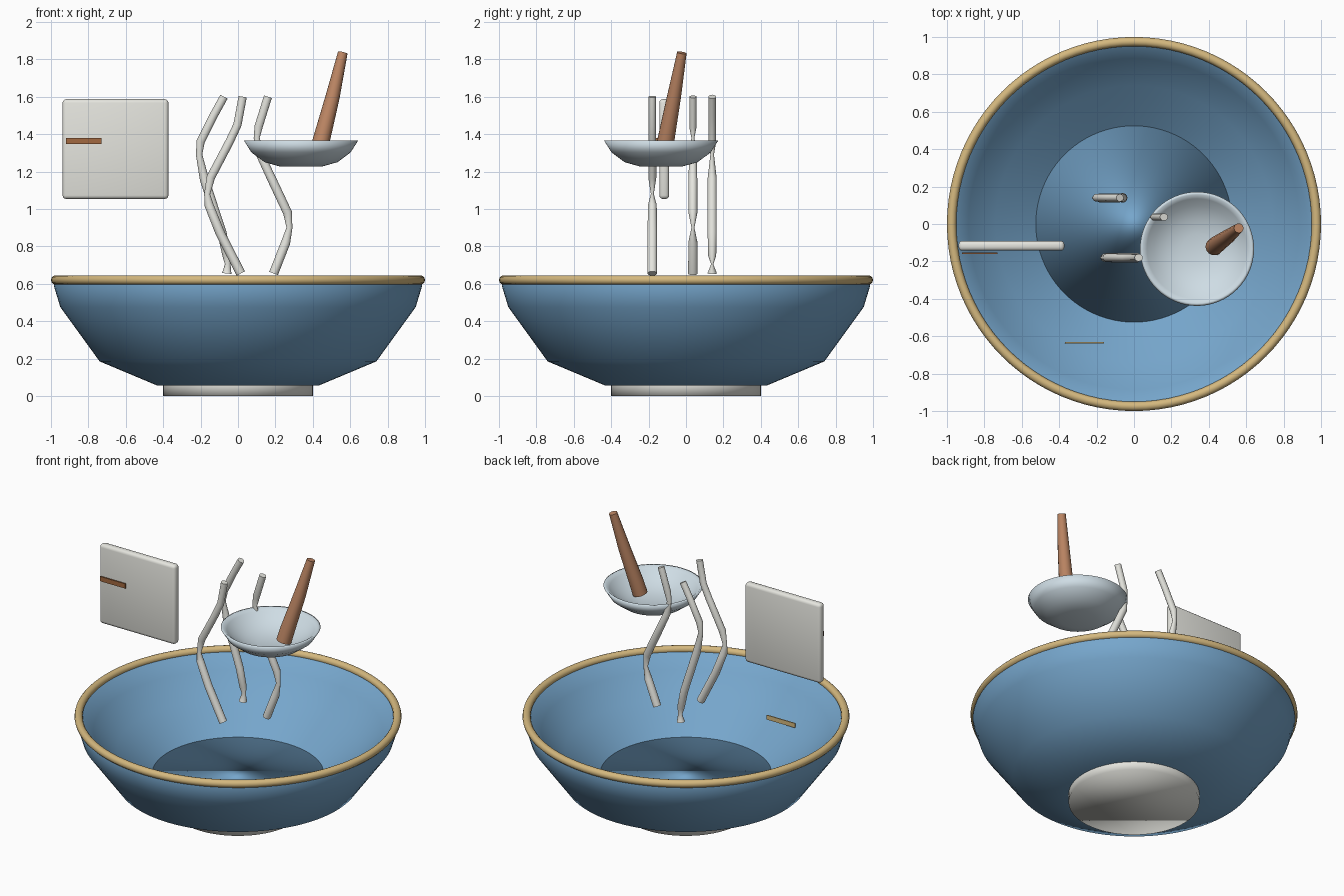
import bpy, bmesh, math
from mathutils import Vector

default = bpy.data.objects.get("Cube")
if default:
    bpy.data.objects.remove(default, do_unlink=True)


def material(name, rgb):
    m = bpy.data.materials.new(name)
    m.use_nodes = True
    m.diffuse_color = (*rgb, 1)
    m.node_tree.nodes["Principled BSDF"].inputs["Base Color"].default_value = (*rgb, 1)
    return m


BLUE = material("glazed blue", (0.18, 0.38, 0.60))
GOLD = material("golden rim", (0.66, 0.48, 0.21))
WOOD = material("warm wood", (0.50, 0.235, 0.125))
SILVER = material("pale silver", (0.62, 0.72, 0.78))
WHITE = material("off white", (0.78, 0.78, 0.73))
BROWN = material("brown ink", (0.36, 0.14, 0.05))


def finish(bm, name, mat, smooth):
    mesh = bpy.data.meshes.new(name)
    bm.to_mesh(mesh)
    bm.free()
    mesh.materials.append(mat)
    for p in mesh.polygons:
        p.use_smooth = smooth(p)
    ob = bpy.data.objects.new(name, mesh)
    bpy.context.collection.objects.link(ob)
    return ob


def circle(sides):
    return [(math.cos(a), math.sin(a)) for a in (2 * math.pi * i / sides for i in range(sides))]


def skin(bm, a, b):
    """Join two equal rings with quads."""
    for i in range(len(a)):
        j = (i + 1) % len(a)
        bm.faces.new((a[i], a[j], b[j], b[i]))


def lathe(name, profile, mat, center=(0, 0), sides=96, cap_start=True, cap_end=True):
    """Revolve (radius, z) points, listed from the outer bottom upward and then inward."""
    bm = bmesh.new()
    rings = [[bm.verts.new((center[0] + r * c, center[1] + r * s, z)) for c, s in circle(sides)]
             for r, z in profile]
    for a, b in zip(rings, rings[1:]):
        skin(bm, a, b)
    if cap_start:
        bm.faces.new(rings[0][::-1])
    if cap_end:
        bm.faces.new(rings[-1])
    return finish(bm, name, mat, lambda p: True)


def tube(name, points, sizes, mat, sides=14):
    """Oval tube along a rising path; sizes are (width, depth) radii at each point."""
    bm = bmesh.new()
    pts = [Vector(p) for p in points]
    rings = []
    for i, (p, (w, d)) in enumerate(zip(pts, sizes)):
        along = (pts[min(i + 1, len(pts) - 1)] - pts[max(i - 1, 0)]).normalized()
        side = Vector((0, 1, 0)).cross(along).normalized()
        depth = along.cross(side)
        rings.append([bm.verts.new(p + side * w * c + depth * d * s) for c, s in circle(sides)])
    for a, b in zip(rings, rings[1:]):
        skin(bm, a, b)
    bm.faces.new(rings[0][::-1])
    bm.faces.new(rings[-1])
    return finish(bm, name, mat, lambda p: len(p.vertices) == 4)


def box(name, low, high, mat, bevel=0):
    bm = bmesh.new()
    bmesh.ops.create_cube(bm, size=1)
    low, high = Vector(low), Vector(high)
    for v in bm.verts:
        v.co = (low + high) / 2 + v.co * (high - low)
    if bevel:
        bmesh.ops.bevel(bm, geom=bm.edges[:], offset=bevel, segments=3, profile=0.5, affect="EDGES")
    ob = finish(bm, name, mat, lambda p: False)
    if bevel:
        bpy.context.view_layer.objects.active = ob
        ob.select_set(True)
        bpy.ops.object.shade_smooth_by_angle(angle=math.radians(35))
        ob.select_set(False)
    return ob


# Bowl: outer wall with soft kinks, rolled under the rim, sloping inside to a separate floor
lathe("bowl", [(0.43, 0.055), (0.74, 0.185), (0.95, 0.475), (0.985, 0.59), (0.975, 0.62),
               (0.945, 0.61), (0.885, 0.525), (0.74, 0.4), (0.525, 0.235)], BLUE, cap_end=False)
lathe("bowl_floor", [(0.25, 0.15), (0.525, 0.235)], BLUE)
lathe("foot", [(0.4, 0.0), (0.4, 0.057)], WHITE, cap_end=False)

# Rim: a ring of round section
bpy.ops.mesh.primitive_torus_add(major_radius=0.975, minor_radius=0.025, major_segments=96,
                                 minor_segments=12, location=(0, 0, 0.62))
rim = bpy.context.object
rim.name = "rim"
rim.data.materials.append(GOLD)
bpy.ops.object.shade_smooth()
rim.select_set(False)

# Ladle: shallow cup with a tapered leaning handle
lathe("ladle_cup", [(0.11, 1.226), (0.195, 1.25), (0.265, 1.302), (0.305, 1.365), (0.29, 1.367),
                    (0.268, 1.35), (0.23, 1.315), (0.16, 1.28), (0.08, 1.26)],
      SILVER, center=(0.337, -0.133), sides=64)
tube("ladle_handle", [(0.428, -0.122, 1.29), (0.446, -0.107, 1.37), (0.506, -0.064, 1.6),
                      (0.56, -0.022, 1.835)],
     [(r, r) for r in (0.047, 0.046, 0.038, 0.026)], WOOD)

# Steam: three wavy strands (x, z, depth), thinned where they turn
strands = {
    "steam_back": (0.14, [(-0.06, 0.655, 0.026), (-0.055, 0.705, 0.006), (-0.06, 0.75, 0.022),
                          (-0.085, 0.87, 0.025), (-0.18, 1.16, 0.025), (-0.208, 1.29, 0.01),
                          (-0.2, 1.36, 0.021), (-0.13, 1.5, 0.02), (-0.075, 1.6, 0.02)]),
    "steam_front": (-0.18, [(0.015, 0.655, 0.026), (-0.095, 0.87, 0.026), (-0.155, 1.02, 0.024),
                            (-0.165, 1.08, 0.008), (-0.145, 1.17, 0.022), (-0.045, 1.36, 0.021),
                            (-0.003, 1.45, 0.02), (0.025, 1.6, 0.02)]),
    "steam_middle": (0.037, [(0.19, 0.655, 0.026), (0.255, 0.82, 0.025), (0.275, 0.9, 0.008),
                             (0.265, 0.98, 0.024), (0.185, 1.15, 0.024), (0.115, 1.3, 0.021),
                             (0.1, 1.38, 0.008), (0.11, 1.44, 0.02), (0.16, 1.6, 0.02)]),
}
for name, (y, pts) in strands.items():
    tube(name, [(x, y, z) for x, z, d in pts], [(0.012 + d / 2, d) for x, z, d in pts], WHITE)

# Placard with a plain ink bar in front, and a second bar inside the bowl
box("placard", (-0.938, -0.143, 1.053), (-0.372, -0.09, 1.587), WHITE, bevel=0.02)
box("placard_bar", (-0.92, -0.16, 1.348), (-0.73, -0.152, 1.38), BROWN)
box("bowl_bar", (-0.37, -0.639, 0.4), (-0.16, -0.632, 0.43), GOLD)
